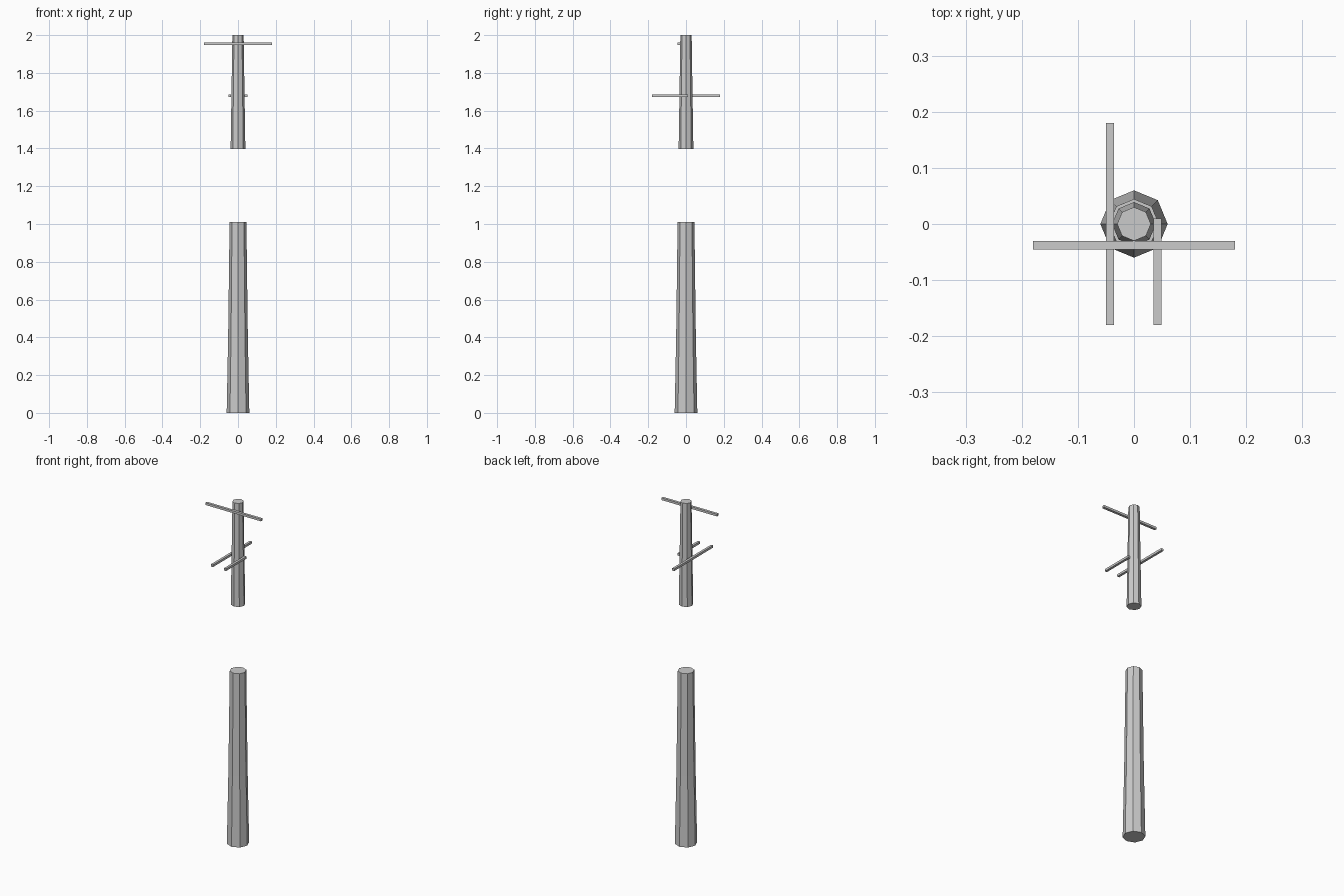
import bpy, bmesh, math

if "Cube" in bpy.data.objects:
    bpy.data.objects.remove(bpy.data.objects["Cube"])

SIDES = 8


def tapered_post(name, rings):
    """Closed eight-sided post through (z, radius) rings."""
    bm = bmesh.new()
    loops = []
    for z, r in rings:
        loops.append([bm.verts.new((r * math.cos(2 * math.pi * i / SIDES),
                                    r * math.sin(2 * math.pi * i / SIDES), z))
                      for i in range(SIDES)])
    for a, b in zip(loops, loops[1:]):
        for i in range(SIDES):
            j = (i + 1) % SIDES
            bm.faces.new((a[i], a[j], b[j], b[i]))
    bm.faces.new(loops[0][::-1])
    bm.faces.new(loops[-1])
    mesh = bpy.data.meshes.new(name)
    bm.to_mesh(mesh)
    bm.free()
    obj = bpy.data.objects.new(name, mesh)
    bpy.context.collection.objects.link(obj)


def bar(name, lo, hi):
    """Box between two opposite corners."""
    centre = [(a + b) / 2 for a, b in zip(lo, hi)]
    bpy.ops.mesh.primitive_cube_add(size=1, location=centre)
    obj = bpy.context.object
    obj.name = name
    obj.scale = [b - a for a, b in zip(lo, hi)]
    bpy.ops.object.transform_apply(location=False, rotation=False, scale=True)


# Pole in two pieces with a missing middle section
tapered_post("lower_pole", [(0, 0.06), (0.413, 0.052), (1.01, 0.0445)])
tapered_post("upper_pole", [(1.398, 0.039), (1.788, 0.033), (2.0, 0.03)])

# Crossbars: one across the front, one long and one snapped along the sides
bar("top_crossbar", (-0.18, -0.045, 1.947), (0.18, -0.03, 1.96))
bar("left_crossbar", (-0.05, -0.18, 1.673), (-0.036, 0.18, 1.686))
bar("right_broken_crossbar", (0.035, -0.18, 1.673), (0.049, 0.01, 1.686))
